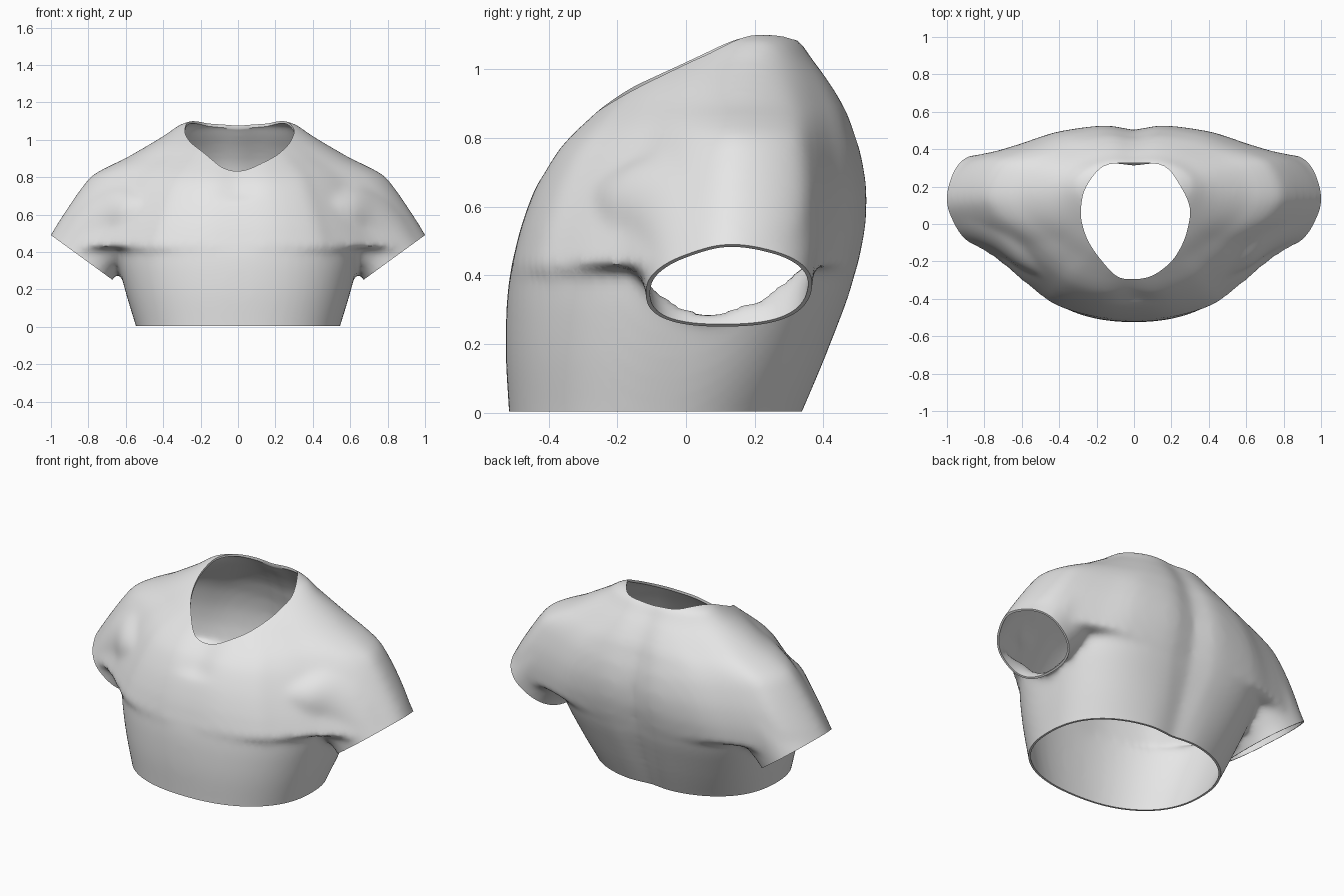
import bpy, bmesh, math
from mathutils import Vector

if "Cube" in bpy.data.objects:
    bpy.data.objects.remove(bpy.data.objects["Cube"])


def spline(rows, steps, closed=False):
    """Catmull-Rom interpolation through rows of numbers."""
    n, out = len(rows), []
    for i in range(n if closed else n - 1):
        pick = [(i + k) % n if closed else min(max(i + k, 0), n - 1) for k in (-1, 0, 1, 2)]
        p0, p1, p2, p3 = (rows[k] for k in pick)
        for s in range(steps):
            t = s / steps
            out.append([0.5 * (2 * b + (c - a) * t + (2 * a - 5 * b + 4 * c - d) * t * t
                               + (3 * b - a - 3 * c + d) * t ** 3)
                        for a, b, c, d in zip(p0, p1, p2, p3)])
    if not closed:
        out.append(list(rows[-1]))
    return out


def loft(bm, rings):
    """Closed skin through a list of equal rings."""
    vs = [[bm.verts.new(p) for p in r] for r in rings]
    n = len(vs[0])
    for a, b in zip(vs, vs[1:]):
        for i in range(n):
            j = (i + 1) % n
            bm.faces.new((a[i], a[j], b[j], b[i]))
    bm.faces.new(vs[0])
    bm.faces.new(vs[-1])


def make(name, bm):
    bmesh.ops.recalc_face_normals(bm, faces=bm.faces[:])
    me = bpy.data.meshes.new(name)
    bm.to_mesh(me)
    bm.free()
    ob = bpy.data.objects.new(name, me)
    bpy.context.collection.objects.link(ob)
    return ob


def power(v, n):
    return math.copysign(abs(v) ** (2 / n), v)


SEG = 64
ANGLES = [2 * math.pi * i / SEG for i in range(SEG)]


def groove(x):
    return .022 * math.exp(-(x / .08) ** 2)


# Lower torso: height, half width, front y, back y
torso = [(-.10, .515, -.51, .30), (0, .545, -.515, .345), (.2, .605, -.525, .425),
         (.4, .65, -.513, .493), (.5, .62, -.47, .48), (.6, .5, -.38, .42)]


def torso_ring(z, w, f, b):
    c, ring = (f + b) / 2, []
    for a in ANGLES:
        s = math.sin(a)
        n = 2.25 if s < 0 else 2.35 + min(.85, max(0, z * 2))
        x = w * power(math.cos(a), n)
        ring.append((x, c + (b - f) / 2 * power(s, n) - (groove(x) if s > 0 else 0), z))
    return ring


# Chest and shoulders: height, half width, front y, back y, shoulder ridge y
chest = [(.42, 1.045, -.510, .497, .13), (.49, 1.003, -.493, .512, .135),
         (.55, .967, -.477, .522, .14), (.65, .902, -.44, .525, .145),
         (.75, .832, -.387, .51, .15), (.81, .778, -.337, .492, .155),
         (.86, .69, -.285, .477, .16), (.90, .605, -.242, .46, .165),
         (.97, .483, -.16, .42, .17), (1.03, .385, -.06, .378, .18),
         (1.08, .315, .04, .345, .2), (1.102, .25, .09, .31, .2)]
# Plan outline of one side, front then back, in units of half width and depth
front = [(.2, -.985), (.4, -.89), (.5, -.78), (.6, -.655), (.7, -.515), (.8, -.405),
         (.9, -.28), (.97, -.14), (1, 0)]
back = [(.97, .27), (.9, .51), (.8, .62), (.7, .70), (.6, .78), (.5, .87), (.4, .935), (.2, 1)]
half = front + back
plan = spline([(0, -1)] + half + [(0, 1)] + [(-x, y) for x, y in reversed(half)], 3, True)


def chest_ring(z, w, f, b, c):
    k = min(1, max(0, (z - .8) / .25))  # rounder towards the collar
    ring = []
    for u, v in plan:
        e = math.copysign(math.sqrt(max(0, 1 - u * u)), v)
        v = v * (1 - k) + e * k
        x = u * w
        y = c + v * ((b - c) if v > 0 else (c - f))
        if v > 0:
            y -= groove(x)
        elif z > .7:
            y += groove(x)
        ring.append((x, y, z))
    return ring


# Sleeve: upper edge x, z, lower edge x, z, front y, back y
sleeve = [(.50, .80, .50, .45, -.28, .42), (.65, .80, .58, .38, -.23, .41),
          (.78, .74, .625, .32, -.165, .395), (.89, .63, .655, .28, -.13, .38),
          (.99, .485, .672, .25, -.115, .368), (1.045, .405, .722, .17, -.11, .36)]


def sleeve_ring(side, tx, tz, bx, bz, f, b):
    ring = []
    for a in ANGLES:
        u, s = math.cos(a), math.sin(a)
        if u < 0:  # flatter underside
            u, s = power(u, 2.6), power(s, 2.6)
        y = .13 + .02 * u + s * ((b - .13) if s > 0 else (.13 - f))
        ring.append((side * ((tx + bx) / 2 + u * (tx - bx) / 2), y,
                     (tz + bz) / 2 + u * (tz - bz) / 2))
    return ring


bm = bmesh.new()
loft(bm, [torso_ring(*r) for r in spline(torso, 4)])
loft(bm, [chest_ring(*r) for r in spline(chest, 4)])
for side in (-1, 1):
    loft(bm, [sleeve_ring(side, *r) for r in spline(sleeve, 4)])
shirt = make("shirt", bm)

# Blend the parts into one cloth skin with thickness
m = shirt.modifiers.new("blend", 'REMESH')
m.mode, m.voxel_size = 'VOXEL', .018
m = shirt.modifiers.new("soften", 'SMOOTH')
m.factor, m.iterations = .5, 14
m = shirt.modifiers.new("cloth", 'SOLIDIFY')
m.thickness, m.offset = .012, -1

# Neck opening cutter: egg outline seen from above
neck = [(0, .325), (.16, .31), (.25, .2), (.298, .09), (.292, 0), (.262, -.1), (.2, -.2),
        (.1, -.275), (0, -.295), (-.09, -.28), (-.17, -.2), (-.24, -.1), (-.277, 0),
        (-.283, .09), (-.255, .2), (-.16, .31)]
outline = spline(neck, 5, True)
bm = bmesh.new()
loft(bm, [[(x, y, z) for x, y in outline] for z in (.62, 1.5)])
cutters = [make("neck_cutter", bm)]


def prism(name, corners):
    """Block with the given x, z outline, running front to back."""
    bm = bmesh.new()
    loft(bm, [[(x, y, z) for x, z in corners] for y in (-.9, .9)])
    cutters.append(make(name, bm))


# Hem and cuff cutters
prism("hem_cutter", [(-1.5, -.5), (1.5, -.5), (1.5, .004), (-1.5, .004)])
top, low = Vector((1.0, .49)), Vector((.67, .25))
d = (top - low).normalized()
out = Vector((d.y, -d.x)) * .25
a, b = low - d * .025, top + d * .2
for side in (-1, 1):
    prism("cuff_cutter", [(side * p.x, p.y) for p in (a, b, b + out, a + out)])

for c in cutters:
    c.hide_render = True
    m = shirt.modifiers.new(c.name, 'BOOLEAN')
    m.operation, m.solver, m.object = 'DIFFERENCE', 'EXACT', c

# Bake the modifiers, remove the cutters and shade
bpy.context.view_layer.objects.active = shirt
shirt.select_set(True)
bpy.ops.object.convert(target='MESH')
for c in cutters:
    bpy.data.objects.remove(c)
cloth = bpy.data.materials.new("light_grey_cloth")
cloth.diffuse_color = (.8, .8, .8, 1)
cloth.use_nodes = True
cloth.node_tree.nodes["Principled BSDF"].inputs["Base Color"].default_value = cloth.diffuse_color
shirt.data.materials.clear()
shirt.data.materials.append(cloth)
for p in shirt.data.polygons:
    p.material_index = 0
bpy.ops.object.shade_smooth_by_angle(angle=math.radians(40))
